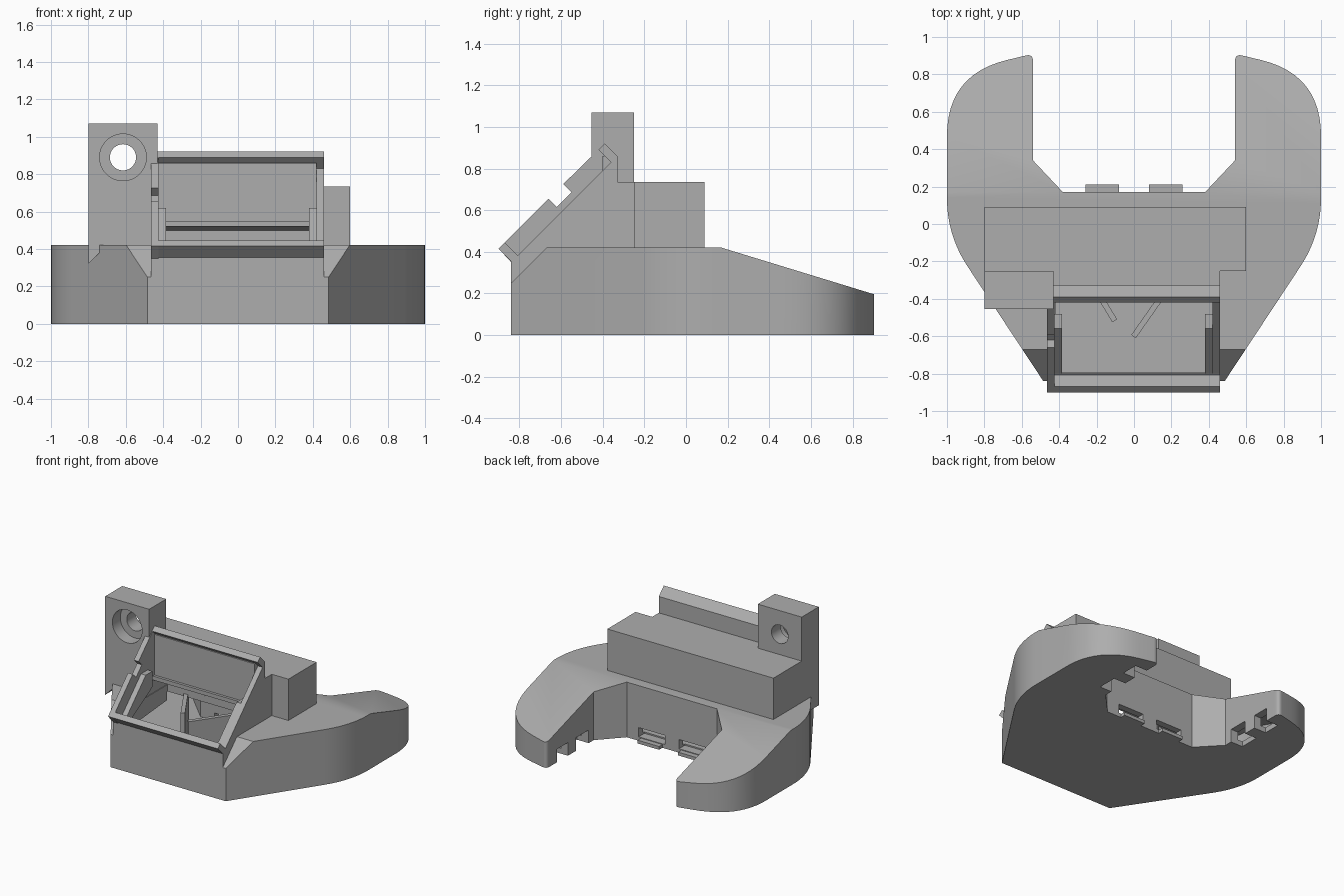
import bpy, bmesh, math
from mathutils import Vector

if "Cube" in bpy.data.objects:
    bpy.data.objects.remove(bpy.data.objects["Cube"], do_unlink=True)

grey = bpy.data.materials.new("plain grey")
grey.use_nodes = True
grey.diffuse_color = (0.42, 0.42, 0.42, 1)
grey.node_tree.nodes["Principled BSDF"].inputs["Base Color"].default_value = (0.42, 0.42, 0.42, 1)


def finish(name, bm):
    bmesh.ops.recalc_face_normals(bm, faces=bm.faces)
    mesh = bpy.data.meshes.new(name)
    bm.to_mesh(mesh)
    bm.free()
    ob = bpy.data.objects.new(name, mesh)
    bpy.context.collection.objects.link(ob)
    mesh.materials.append(grey)
    return ob


def prism(points, direction):
    bm = bmesh.new()
    face = bm.faces.new([bm.verts.new(p) for p in points])
    new = bmesh.ops.extrude_face_region(bm, geom=[face])["geom"]
    bmesh.ops.translate(bm, vec=direction, verts=[v for v in new if isinstance(v, bmesh.types.BMVert)])
    return bm


def side_profile(name, x0, x1, yz):
    return finish(name, prism([(x0, y, z) for y, z in yz], (x1 - x0, 0, 0)))


def box(name, x0, x1, y0, y1, z0, z1):
    return side_profile(name, x0, x1, [(y0, z0), (y1, z0), (y1, z1), (y0, z1)])


def cylinder(name, x, z, r, y0, y1):
    ring = [(x + r * math.cos(a * math.tau / 48), y0, z + r * math.sin(a * math.tau / 48)) for a in range(48)]
    return finish(name, prism(ring, (0, y1 - y0, 0)))


def cut(target, cutter):
    mod = target.modifiers.new("cut", "BOOLEAN")
    mod.operation, mod.solver, mod.object = "DIFFERENCE", "EXACT", cutter
    bpy.context.view_layer.objects.active = target
    bpy.ops.object.modifier_apply(modifier=mod.name)
    bpy.data.objects.remove(cutter, do_unlink=True)


def smooth(ob):
    bpy.ops.object.select_all(action="DESELECT")
    ob.select_set(True)
    bpy.context.view_layer.objects.active = ob
    bpy.ops.object.shade_smooth_by_angle(angle=math.radians(25))


def horseshoe(name, corners, z0, z1, drop):
    # half outline with rounded corners (x, y, rounding), mirrored across x
    half = []
    for i, (x, y, d) in enumerate(corners):
        p = Vector((x, y))
        if d == 0:
            half.append(p)
            continue
        a = p + (Vector(corners[i - 1][:2]) - p).normalized() * d
        b = p + (Vector(corners[i + 1][:2]) - p).normalized() * d
        for k in range(13):
            t = k / 12
            half.append(a * (1 - t) ** 2 + p * 2 * t * (1 - t) + b * t * t)
    loop = half + [Vector((-p.x, p.y)) for p in reversed(half)]
    bm = prism([(p.x, p.y, z0) for p in loop], (0, 0, z1 - z0))
    # rear slope and front chamfer
    for co, no in (((0, 0.17, 0.42 - drop), (0, 0.22, 0.72)), ((0, -0.67, 0.42 - drop), (0, -1, 1))):
        res = bmesh.ops.bisect_plane(bm, geom=bm.verts[:] + bm.edges[:] + bm.faces[:], plane_co=co,
                                     plane_no=no, clear_outer=True)
        edges = [e for e in res["geom_cut"] if isinstance(e, bmesh.types.BMEdge)]
        bmesh.ops.holes_fill(bm, edges=[e for e in bm.edges if e.is_boundary], sides=0)
    return finish(name, bm)


# hollow duct body
body = horseshoe("duct_body", [(0.485, -0.84, 0), (1, -0.06, 0.2), (1, 0.8, 0.33), (0.54, 0.91, 0.04),
                               (0.54, 0.34, 0), (0.38, 0.17, 0)], 0, 0.42, 0)
cut(body, horseshoe("air_cavity", [(0.43, -0.79, 0), (0.94, -0.05, 0.15), (0.94, 0.74, 0.25),
                                   (0.6, 0.83, 0), (0.6, 0.32, 0), (0.4, 0.12, 0)], 0.04, 0.37, 0.05))
cut(body, box("intake_cut", -0.42, 0.42, -0.8, -0.25, 0.1, 0.8))

# air outlets along the inner bottom edge
for s in (-1, 1):
    for y0, y1 in ((0.4, 0.55), (0.65, 0.78)):
        cut(body, box("outlet_cut", *sorted((s * 0.5, s * 0.64)), y0, y1, -0.02, 0.1))
    cut(body, box("outlet_cut", *sorted((s * 0.06, s * 0.28)), 0.1, 0.2, 0.03, 0.1))
    # outlet lips below the rear wall
    box("outlet_lip", *sorted((s * 0.08, s * 0.26)), 0.1, 0.21, 0, 0.025)
smooth(body)

# guide vanes inside the duct
for x0, y0, x1, y1 in ((-0.09, -0.51, -0.32, -0.13), (0.01, -0.61, 0.34, -0.14)):
    d = Vector((x1 - x0, y1 - y0, 0))
    n = Vector((-d.y, d.x, 0)).normalized() * 0.03
    a = Vector((x0, y0, 0.03))
    finish("guide_vane", prism([a, a + d, a + d + n, a + n], (0, 0, 0.36)))

# rear block
box("rear_block", -0.8, 0.6, -0.25, 0.09, 0.41, 0.735)

# slanted intake frame
lower = [(-0.33, 0.735), (-0.25, 0.735), (-0.25, 0.3), (-0.84, 0.25), (-0.84, 0.35)]
side_profile("frame_left_wall", 0.42, 0.46, [(-0.82, 0.37), (-0.36, 0.83), (-0.33, 0.86)] + lower)
side_profile("frame_right_wall", -0.465, -0.425,
             [(-0.9, 0.415), (-0.66, 0.655), (-0.62, 0.615), (-0.55, 0.685), (-0.59, 0.725),
              (-0.39, 0.92), (-0.33, 0.86)] + lower)
side_profile("frame_top_lip", -0.465, 0.46, [(-0.42, 0.89), (-0.39, 0.92), (-0.33, 0.86), (-0.36, 0.83)])
side_profile("frame_bottom_lip", -0.465, 0.46, [(-0.9, 0.415), (-0.87, 0.445), (-0.8, 0.375), (-0.84, 0.355)])
side_profile("frame_front_wall", -0.465, 0.46, [(-0.84, 0.2), (-0.84, 0.355), (-0.8, 0.39), (-0.8, 0.2)])
side_profile("intake_back_wall", -0.425, 0.42,
             [(-0.4, 0.52), (-0.4, 0.86), (-0.36, 0.86), (-0.33, 0.86), (-0.33, 0.735), (-0.25, 0.735), (-0.25, 0.5)])
box("intake_ledge", -0.425, 0.42, -0.42, -0.38, 0.52, 0.55)
for x0, x1 in ((0.38, 0.425), (-0.43, -0.385)):
    side_profile("seat_ledge", x0, x1, [(-0.81, 0.37), (-0.56, 0.62), (-0.48, 0.62), (-0.48, 0.5), (-0.72, 0.36)])

# mounting post with a stepped screw hole
post = box("mounting_post", -0.8, -0.43, -0.455, -0.25, 0.415, 1.07)
cut(post, cylinder("screw_cut", -0.615, 0.89, 0.07, -0.6, -0.1))
cut(post, cylinder("head_cut", -0.615, 0.89, 0.125, -0.6, -0.36))
smooth(post)
wedge = [(-0.8, -0.455, 0.32), (-0.8, -0.455, 0.42), (-0.66, -0.455, 0.42), (-0.66, -0.455, 0.4), (-0.73, -0.455, 0.39)]
finish("post_wedge", prism(wedge, (0, 0.2, 0)))
